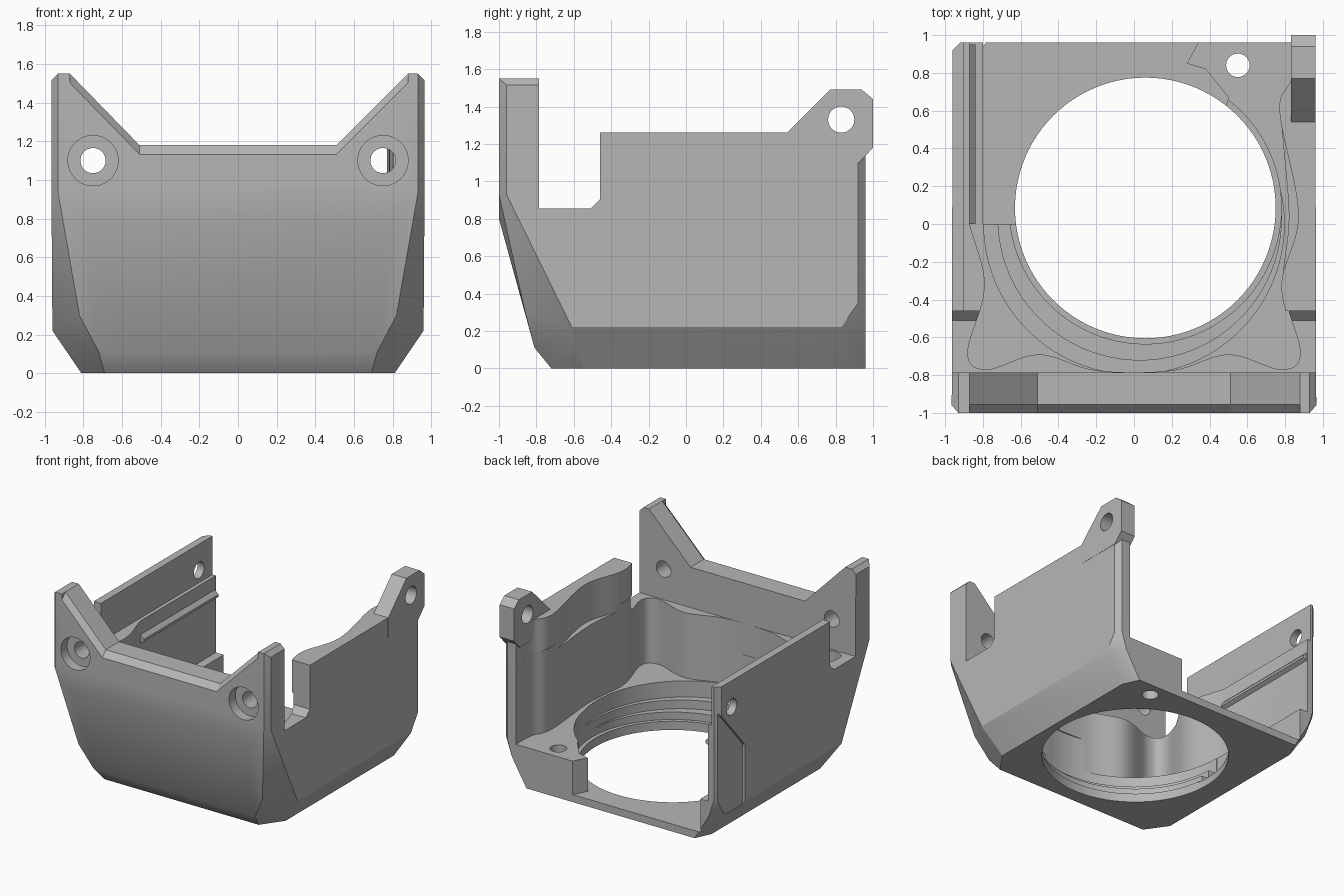
import bpy, bmesh
from math import cos, sin, tau, radians
from mathutils import Vector

if "Cube" in bpy.data.objects:
    bpy.data.objects.remove(bpy.data.objects["Cube"])

grey = bpy.data.materials.new("Plain grey")
grey.use_nodes = True
grey.diffuse_color = (0.47, 0.47, 0.47, 1)
grey.node_tree.nodes["Principled BSDF"].inputs["Base Color"].default_value = (0.47, 0.47, 0.47, 1)


def make(name, bm):
    bmesh.ops.recalc_face_normals(bm, faces=bm.faces)
    mesh = bpy.data.meshes.new(name)
    bm.to_mesh(mesh)
    bm.free()
    mesh.materials.append(grey)
    obj = bpy.data.objects.new(name, mesh)
    bpy.context.scene.collection.objects.link(obj)
    return obj


def prism(name, poly, axis, a, b, shift=(0, 0)):
    """Extrude a 2D outline along an axis; shift slides the outline at the a end."""
    def place(p, h):
        return {"x": (h, p[0], p[1]), "y": (p[0], h, p[1]), "z": (p[0], p[1], h)}[axis]
    bm = bmesh.new()
    low = [bm.verts.new(place((p[0] + shift[0], p[1] + shift[1]), a)) for p in poly]
    top = [bm.verts.new(place(p, b)) for p in poly]
    bm.faces.new(low)
    bm.faces.new(top)
    n = len(poly)
    for i in range(n):
        j = (i + 1) % n
        bm.faces.new((low[i], low[j], top[j], top[i]))
    return make(name, bm)


def disc(cx, cy, r, n=96):
    return [(cx + r * cos(tau * i / n), cy + r * sin(tau * i / n)) for i in range(n)]


def spline(points, steps=8):
    """Smooth curve through the points."""
    pts = [Vector(p) for p in points]
    pts = [2 * pts[0] - pts[1]] + pts + [2 * pts[-1] - pts[-2]]
    out = []
    for a, b, c, d in zip(pts, pts[1:], pts[2:], pts[3:]):
        for k in range(steps):
            t = k / steps
            out.append(0.5 * (2 * b + (c - a) * t + (2 * a - 5 * b + 4 * c - d) * t * t
                              + (3 * b - a - 3 * c + d) * t ** 3))
    return [tuple(v) for v in out + [pts[-2]]]


def combine(target, tool, operation="DIFFERENCE"):
    mod = target.modifiers.new("combine", "BOOLEAN")
    mod.operation = operation
    mod.solver = "EXACT"
    mod.object = tool
    bpy.context.view_layer.update()
    graph = bpy.context.evaluated_depsgraph_get()
    mesh = bpy.data.meshes.new_from_object(target.evaluated_get(graph))
    target.modifiers.clear()
    target.data = mesh
    bpy.data.objects.remove(tool)


def cut(poly, axis, a, b, shift=(0, 0)):
    combine(housing, prism("cutter", poly, axis, a, b, shift))


# Outer housing: faceted hull, mirrored left to right
half = [(.69, -.72, 0), (.81, -.55, 0), (.81, .83, 0), (.75, .96, 0),
        (.72, -.81, .11), (.96, -.61, .22), (.96, .83, .22), (.88, .96, .22),
        (.82, -.86, .3), (.96, .92, .35), (.92, .96, .35),
        (.96, -.79, .67), (.8, -1, .8), (.93, -1, .93), (.965, -.96, .93),
        (.93, -1, 1.55), (.965, -.96, 1.55), (.96, .92, 1.55), (.92, .96, 1.55)]
bm = bmesh.new()
for x, y, z in half:
    bm.verts.new((x, y, z))
    bm.verts.new((-x, y, z))
hull = bmesh.ops.convex_hull(bm, input=bm.verts)
bmesh.ops.dissolve_limit(bm, angle_limit=radians(1), verts=bm.verts, edges=bm.edges)
housing = make("housing", bm)

# Side wall tops with the gap behind the front plate
cut([(-.785, .855), (-.51, .855), (-.46, .905), (-.46, 1.26), (1.2, 1.26), (1.2, 1.8), (-.785, 1.8)],
    "x", -1.3, 1.3)

# Front plate: dipped top edge with a front chamfer, clipped horn tips
dip = [(-1, 1.8), (-.87, 1.55), (-.51, 1.18), (.51, 1.18), (.88, 1.55), (1, 1.8)]
dip[0], dip[-1] = (-.87, 1.8), (.88, 1.8)
cut(dip, "y", -1.2, -.7)
cut(dip, "y", -1.05, -.955, (0, -.1))
for s in (-1, 1):
    cut([(s * .92, 1.56), (s * 1.0, 1.56), (s * 1.0, 1.48)], "y", -1.2, -.7)

# Upper cavity: straight left over wall, wavy opposite wall
right_wave = [(.88, -.68), (.78, -.33), (.87, .05), (.77, .6), (.84, .8), (.84, 1.2)]
cut([(-.9, 1.2), (-.9, -.783), (.87, -.783)] + spline(right_wave), "z", .95, 1.9)

# Lower cavity with corner lobes
front_wave = [(-.87, 0), (-.79, -.33), (-.88, -.68), (-.78, -.77), (-.5, -.69), (-.2, -.775),
              (.2, -.775), (.5, -.69), (.78, -.77), (.88, -.68), (.79, -.33), (.82, .05),
              (.78, .6), (.84, .8), (.84, 1.2)]
cut([(-.87, 1.2)] + spline(front_wave), "z", .33, 1.0)

# Stepped round opening in the floor
for x, y, r, z in ((0, 0, .795, .2), (.03, .03, .75, .13), (.06, .085, .72, .07), (.06, .085, .69, -.2)):
    cut(disc(x, y, r), "z", z, .6)

# Low rear floor beside the raised screw block
cut([(-.8, 0), (.3, 0), (.5, .67), (.38, .82), (.28, .85), (.34, .96), (.34, 1.2), (-.8, 1.2)],
    "z", .06, .6)

# Shallow outer recess at the rear of one wall
cut([(.62, .2), (.62, .68), (.97, 1.08), (1.2, 1.08), (1.2, .2)], "x", -1.2, -.94)

# Hinge tab at the rear and the guide rail inside the wall
tab = prism("tab", [(.54, 1.1), (.54, 1.26), (.77, 1.49), (.94, 1.49), (1, 1.44), (1, 1.18), (.925, 1.1)],
            "x", .832, .962)
combine(housing, tab, "UNION")
rail = prism("rail", [(-.89, .76), (-.84, .79), (-.84, .81), (-.89, .86)], "y", 0, .95)
combine(housing, rail, "UNION")

# Screw holes
cut(disc(.83, 1.33, .07, 40), "x", .5, 1.3)
cut(disc(.79, 1.05, .065, 40), "x", -1.3, -.5)
cut(disc(.55, .84, .062, 40), "z", -.2, .6)
for s in (-1, 1):
    cut(disc(s * .75, 1.1, .065, 40), "y", -1.3, -.6)
    cut(disc(s * .75, 1.1, .13, 48), "y", -1.3, -.92)

# Crisp edges, smooth bores
for o in bpy.context.selected_objects:
    o.select_set(False)
housing.select_set(True)
bpy.context.view_layer.objects.active = housing
bpy.ops.object.shade_smooth_by_angle(angle=radians(25))
